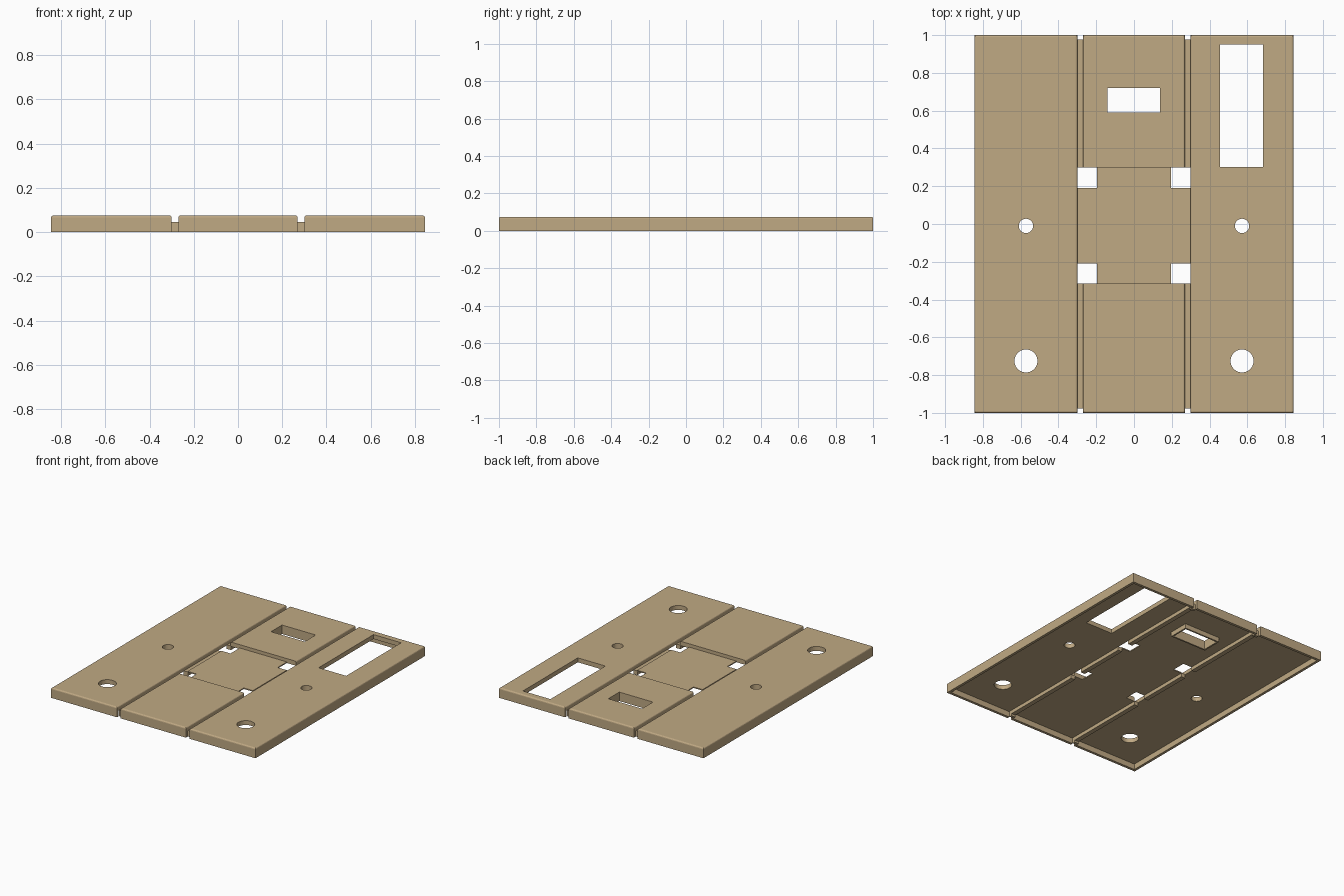
import bpy, bmesh

if "Cube" in bpy.data.objects:
    bpy.data.objects.remove(bpy.data.objects["Cube"])

TOP, CEIL, FLOOR, RIM = 0.075, 0.042, 0.045, 0.02

tan = bpy.data.materials.new("tan")
tan.diffuse_color = (0.53, 0.40, 0.23, 1)
tan.use_nodes = True
tan.node_tree.nodes["Principled BSDF"].inputs["Base Color"].default_value = tan.diffuse_color


def finish(name, bm):
    me = bpy.data.meshes.new(name)
    bm.to_mesh(me)
    bm.free()
    me.materials.append(tan)
    ob = bpy.data.objects.new(name, me)
    bpy.context.collection.objects.link(ob)
    return ob


def box(name, x0, x1, y0, y1, z0, z1, bevel=0):
    bm = bmesh.new()
    bmesh.ops.create_cube(bm, size=1)
    for v in bm.verts:
        v.co = ((x0, x1)[v.co.x > 0], (y0, y1)[v.co.y > 0], (z0, z1)[v.co.z > 0])
    if bevel:
        # round only the upper rim
        rim = [e for e in bm.edges if all(v.co.z > z1 - 1e-5 for v in e.verts)]
        bmesh.ops.bevel(bm, geom=rim, offset=bevel, segments=3, profile=0.5,
                        affect='EDGES')
    return finish(name, bm)


def round_cutter(x, y, r):
    bm = bmesh.new()
    bmesh.ops.create_cone(bm, cap_ends=True, segments=40, radius1=r, radius2=r, depth=0.4)
    bmesh.ops.translate(bm, verts=bm.verts, vec=(x, y, 0))
    return finish("hole_cutter", bm)


def box_cutter(x0, x1, y0, y1, z0=-0.2, z1=0.2):
    return box("box_cutter", x0, x1, y0, y1, z0, z1)


def cut(ob, cutters):
    for c in cutters:
        m = ob.modifiers.new("cut", 'BOOLEAN')
        m.operation, m.solver, m.object = 'DIFFERENCE', 'EXACT', c
    bpy.context.view_layer.update()
    dg = bpy.context.evaluated_depsgraph_get()
    me = bpy.data.meshes.new_from_object(ob.evaluated_get(dg))
    ob.modifiers.clear()
    ob.data = me
    for c in cutters:
        bpy.data.objects.remove(c)


def corner_holes(side):
    # pair of square openings on one side of the middle panel
    x0, x1 = sorted((side * 0.195, side * 0.32))
    return [box_cutter(x0, x1, 0.19, 0.298), box_cutter(x0, x1, -0.315, -0.21)]


# Side panels: hollow underneath, with round holes; right one has a long window
for name, s in (("left_panel", -1), ("right_panel", 1)):
    x0, x1 = sorted((s * 0.30, s * 0.845))
    panel = box(name, x0, x1, -1, 1, 0, TOP, 0.01)
    c0, c1 = sorted((s * 0.28, s * (0.845 - RIM)))
    cutters = [box_cutter(c0, c1, -1 + RIM, 1 - RIM, -0.1, CEIL),
               round_cutter(s * 0.572, -0.01, 0.038),
               round_cutter(s * 0.572, -0.725, 0.061)]
    if s > 0:
        cutters.append(box_cutter(0.455, 0.683, 0.302, 0.95))
    cut(panel, cutters)

# Middle panel: shallow square recess, slot and corner openings
middle = box("middle_panel", -0.27, 0.27, -1, 1, 0, TOP, 0.01)
cut(middle, [box_cutter(-0.4, 0.4, -1 + RIM, 1 - RIM, -0.1, CEIL),
             box_cutter(-0.4, 0.4, -0.315, 0.298, 0.05, 0.2),
             box_cutter(-0.14, 0.138, 0.59, 0.72)]
    + corner_holes(-1) + corner_holes(1))

# Collar hanging below the slot
collar = box("slot_collar", -0.152, 0.15, 0.578, 0.732, 0.008, CEIL + 0.003)
cut(collar, [box_cutter(-0.14, 0.138, 0.59, 0.72)])

# Groove floors between the panels, with end walls reaching the ground
for name, s in (("left", -1), ("right", 1)):
    x0, x1 = sorted((s * 0.267, s * 0.302))
    rib = box(name + "_groove_floor", x0, x1, -0.975, 0.975, 0.015, FLOOR)
    cut(rib, corner_holes(s))
    for end, e in (("front", -1), ("back", 1)):
        y0, y1 = sorted((e * 0.955, e * 0.976))
        box(f"{name}_{end}_groove_end", x0, x1, y0, y1, 0, FLOOR)
